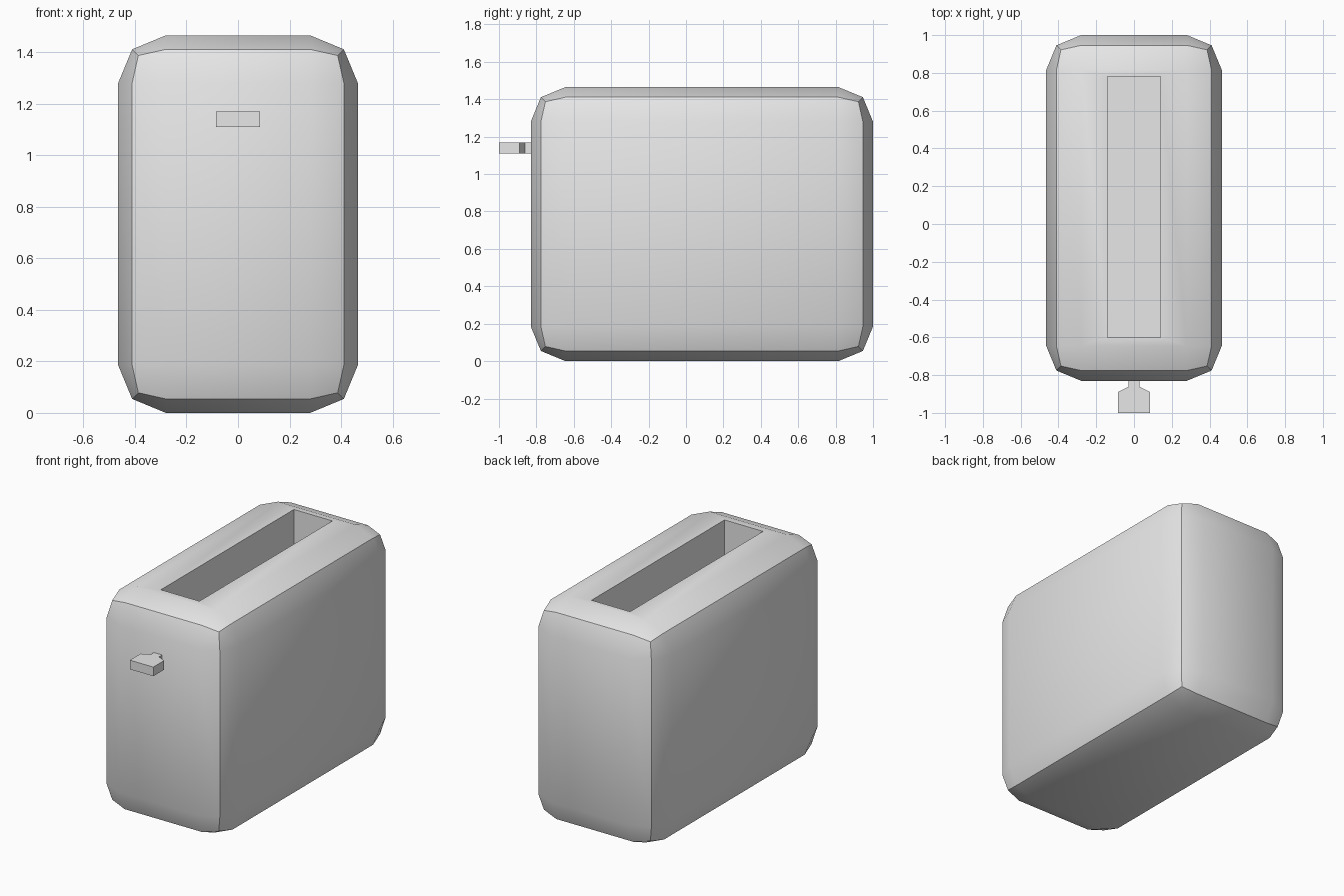
import bpy
import bmesh
import math

cube = bpy.data.objects.get("Cube")
if cube:
    bpy.data.objects.remove(cube, do_unlink=True)

GREY = (0.8, 0.8, 0.8, 1.0)
grey = bpy.data.materials.new("light_grey")
grey.use_nodes = True
grey.diffuse_color = GREY
grey.node_tree.nodes["Principled BSDF"].inputs["Base Color"].default_value = GREY


def make_object(name, bm):
    bmesh.ops.recalc_face_normals(bm, faces=bm.faces)
    mesh = bpy.data.meshes.new(name)
    bm.to_mesh(mesh)
    bm.free()
    mesh.materials.append(grey)
    obj = bpy.data.objects.new(name, mesh)
    bpy.context.collection.objects.link(obj)
    return obj


# Body: box with broad two-segment rounded edges
HALF_W, FRONT, BACK, HEIGHT, RADIUS = 0.465, -0.83, 1.0, 1.465, 0.185
bm = bmesh.new()
bmesh.ops.create_cube(bm, size=1)
for v in bm.verts:
    v.co.x *= 2 * HALF_W
    v.co.y = FRONT if v.co.y < 0 else BACK
    v.co.z = 0 if v.co.z < 0 else HEIGHT
bmesh.ops.bevel(bm, geom=bm.edges[:], offset=RADIUS, offset_type='OFFSET',
                segments=2, profile=0.5, affect='EDGES')

# Bread slot: inset the flat top, fit it to the opening and sink it
SLOT_HALF_W, SLOT_FRONT, SLOT_BACK, SLOT_FLOOR = 0.14, -0.6, 0.78, 0.2
top = max(bm.faces, key=lambda f: f.calc_center_median().z)
bmesh.ops.inset_individual(bm, faces=[top], thickness=0.02)
mid_y = (FRONT + BACK) / 2
for v in top.verts:
    v.co.x = math.copysign(SLOT_HALF_W, v.co.x)
    v.co.y = SLOT_FRONT if v.co.y < mid_y else SLOT_BACK
floor = bmesh.ops.extrude_discrete_faces(bm, faces=[top])["faces"][0]
for v in floor.verts:
    v.co.z = SLOT_FLOOR
body = make_object("toaster_body", bm)

bpy.ops.object.select_all(action='DESELECT')
body.select_set(True)
bpy.context.view_layer.objects.active = body
bpy.ops.object.shade_smooth_by_angle(angle=math.radians(30))

# Lever: mirrored plan outline, extruded upward
half = [(0.03, -0.82), (0.03, -0.862), (0.085, -0.889), (0.085, -1.0)]
outline = half + [(-x, y) for x, y in reversed(half)]
bm = bmesh.new()
base = bm.faces.new([bm.verts.new((x, y, 1.11)) for x, y in outline])
side = bmesh.ops.extrude_face_region(bm, geom=[base], use_keep_orig=True)
raised = [g for g in side["geom"] if isinstance(g, bmesh.types.BMVert)]
bmesh.ops.translate(bm, verts=raised, vec=(0, 0, 0.06))
make_object("push_lever", bm)
